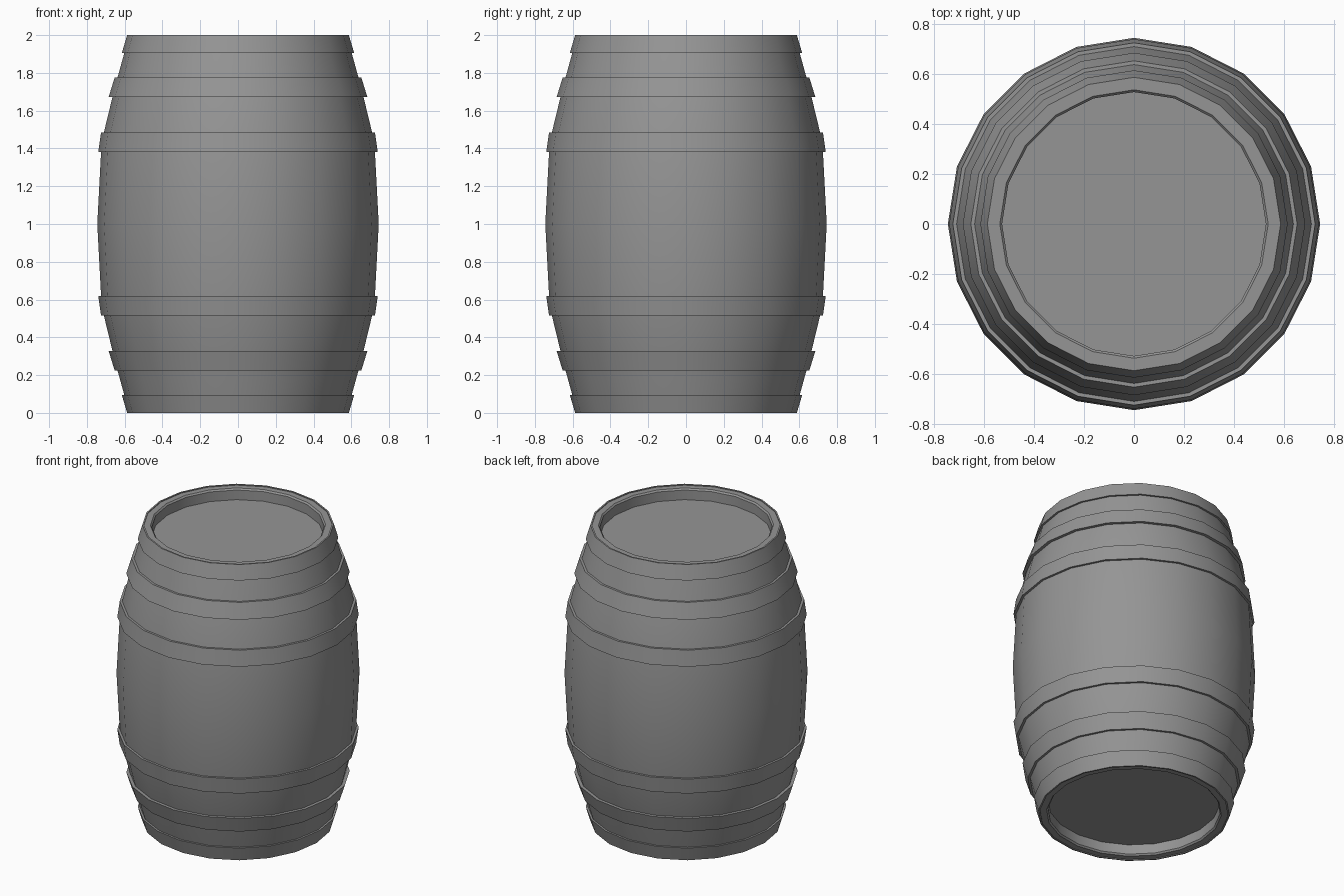
import bpy, bmesh, math

SIDES = 20

if "Cube" in bpy.data.objects:
    bpy.data.objects.remove(bpy.data.objects["Cube"])

grey = bpy.data.materials.new("plain_grey")
grey.use_nodes = True
grey.diffuse_color = (0.3, 0.3, 0.3, 1)
grey.node_tree.nodes["Principled BSDF"].inputs["Base Color"].default_value = (0.3, 0.3, 0.3, 1)


def lathe(name, profile, closed=False):
    """Turn a (radius, height) profile around z; open profiles get end caps."""
    bm = bmesh.new()
    rings = []
    for r, z in profile:
        rings.append([bm.verts.new((r * math.cos(a), r * math.sin(a), z))
                      for a in (math.tau * i / SIDES for i in range(SIDES))])
    pairs = list(zip(rings, rings[1:]))
    if closed:
        pairs.append((rings[-1], rings[0]))
    else:
        bm.faces.new(rings[0])
        bm.faces.new(rings[-1])
    for low, high in pairs:
        for i in range(SIDES):
            j = (i + 1) % SIDES
            bm.faces.new((low[i], low[j], high[j], high[i]))
    bmesh.ops.recalc_face_normals(bm, faces=bm.faces)
    mesh = bpy.data.meshes.new(name)
    bm.to_mesh(mesh)
    bm.free()
    obj = bpy.data.objects.new(name, mesh)
    bpy.context.collection.objects.link(obj)
    mesh.materials.append(grey)
    bpy.ops.object.select_all(action='DESELECT')
    obj.select_set(True)
    bpy.context.view_layer.objects.active = obj
    bpy.ops.object.shade_smooth_by_angle(angle=math.radians(30))
    return obj


# Bulging staves with a recessed lid at each end
upper = [(0.745, 1.0), (0.725, 1.38), (0.71, 1.485), (0.665, 1.67),
         (0.638, 1.775), (0.602, 1.905), (0.577, 1.995),
         (0.537, 1.995), (0.528, 1.985), (0.528, 1.92)]
lower = [(r, 2 - z) for r, z in reversed(upper[1:])]
lathe("barrel_body", lower + upper)

# Hoops: bottom height, bottom radius, top height, top radius
hoops = {"rim_hoop": (1.905, 0.615, 2.0, 0.587),
         "shoulder_hoop": (1.672, 0.685, 1.775, 0.653),
         "belly_hoop": (1.38, 0.74, 1.485, 0.725)}
for name, (z0, r0, z1, r1) in hoops.items():
    wall = 0.03
    section = [(r0, z0), (r1, z1), (r1 - wall, z1), (r0 - wall, z0)]
    if name == "rim_hoop":
        # The end hoop stays a thin sleeve around the stave ends
        section[2] = (0.577, z1)
    lathe("upper_" + name, section, closed=True)
    lathe("lower_" + name, [(r, 2 - z) for r, z in section], closed=True)
